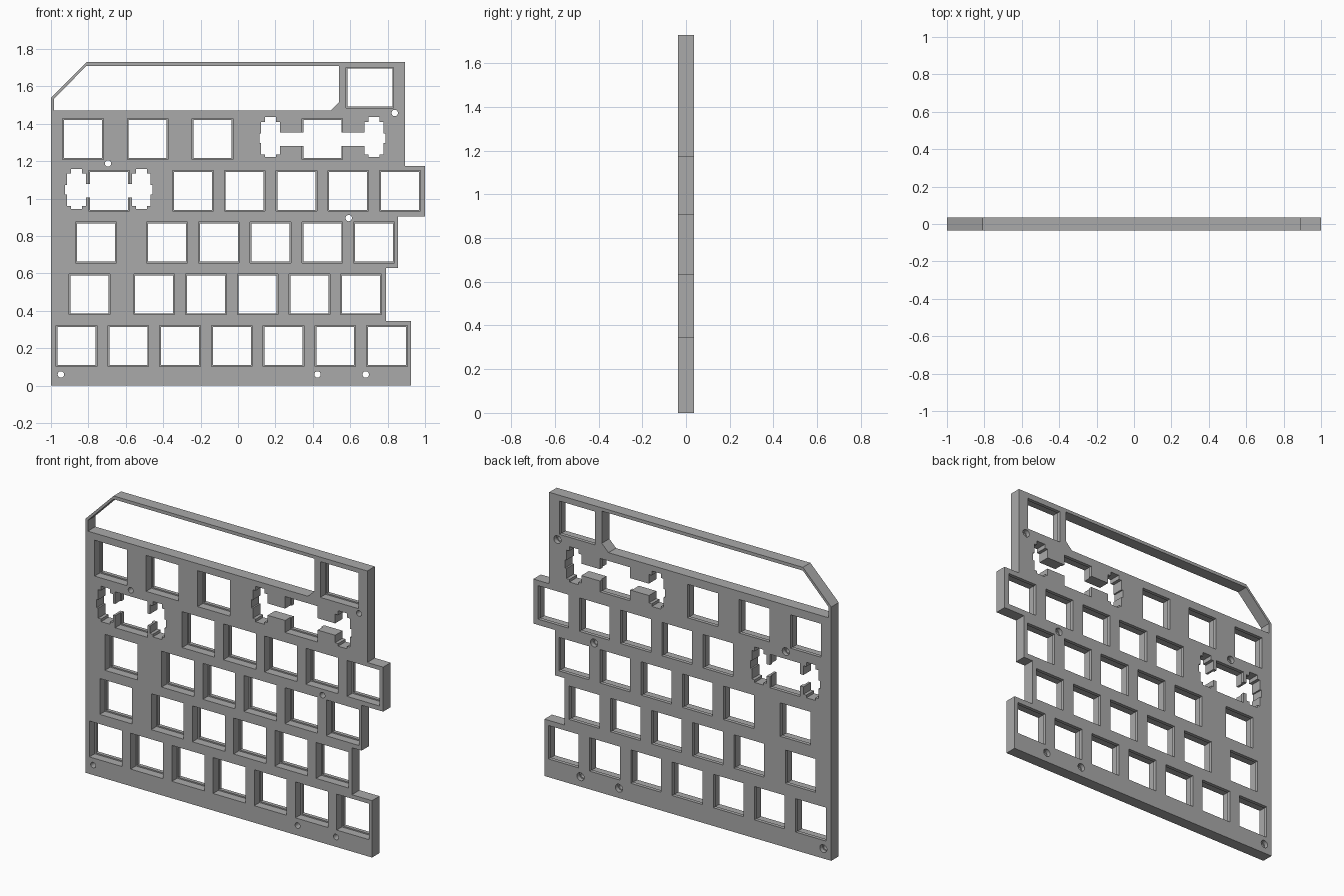
import bpy
import bmesh
from math import cos, sin, tau
from mathutils import Vector

cube = bpy.data.objects.get("Cube")
if cube:
    bpy.data.objects.remove(cube)

HALF = 0.036          # half of the plate thickness
OVER = 0.02           # how far cutters stick out of the plate
LEDGE = 0.014         # depth where wide pockets end and the clip lip begins
U = 0.2766            # key pitch
X0, Z0 = -0.863, 0.212

grey = bpy.data.materials.new("plate grey")
grey.use_nodes = True
grey.diffuse_color = (0.4, 0.4, 0.4, 1)
grey.node_tree.nodes["Principled BSDF"].inputs["Base Color"].default_value = (0.4, 0.4, 0.4, 1)


def prism(bm, points, y0, y1):
    """Extrude an x-z outline from y0 to y1."""
    face = bm.faces.new([bm.verts.new((x, y0, z)) for x, z in points])
    grown = bmesh.ops.extrude_face_region(bm, geom=[face])["geom"]
    moved = [v for v in grown if isinstance(v, bmesh.types.BMVert)]
    bmesh.ops.translate(bm, verts=moved, vec=Vector((0, y1 - y0, 0)))


def through(bm, points):
    prism(bm, points, -HALF - OVER, HALF + OVER)


def box(x0, x1, z0, z1):
    return [(x0, z0), (x1, z0), (x1, z1), (x0, z1)]


def centred(x, z, w, h):
    return box(x - w / 2, x + w / 2, z - h / 2, z + h / 2)


def circle(x, z, r, n=24):
    return [(x + r * cos(tau * i / n), z + r * sin(tau * i / n)) for i in range(n)]


def make_object(name, bm):
    bmesh.ops.recalc_face_normals(bm, faces=bm.faces)
    mesh = bpy.data.meshes.new(name)
    bm.to_mesh(mesh)
    bm.free()
    mesh.materials.append(grey)
    ob = bpy.data.objects.new(name, mesh)
    bpy.context.scene.collection.objects.link(ob)
    return ob


def pocket(bm, x, z, w=0.218, h=0.218, lip=0.015):
    """Wide pocket from the front, narrower opening through the back lip."""
    prism(bm, centred(x, z, w, h), -HALF - OVER, LEDGE)
    through(bm, centred(x, z, w - lip, h - lip))


def stabilizer(bm, x, z, spacing):
    """Pair of stepped cutouts beside a wide key, joined by a wire channel."""
    half_h = 0.036
    through(bm, centred(x, z, 2 * spacing, 2 * half_h))
    for side in (-1, 1):
        c = x + side * spacing
        # outline of one half, mirrored to the other; the outer notch is separate
        half = [(0.03, -0.097), (0.03, -0.081), (0.05, -0.081),
                (0.05, 0.092), (0.03, 0.092), (0.03, 0.118)]
        ring = [(c + a, z + b) for a, b in half]
        ring += [(c - a, z + b) for a, b in reversed(half)]
        through(bm, ring)
        through(bm, centred(c + side * 0.04, z + 0.005, 0.04, 0.05))


# Plate outline with a stepped right edge and a chamfered upper corner
plate_bm = bmesh.new()
prism(plate_bm, [(-1, 0), (0.925, 0), (0.925, 0.345), (0.79, 0.345), (0.79, 0.63),
                 (0.855, 0.63), (0.855, 0.905), (1, 0.905), (1, 1.175),
                 (0.893, 1.175), (0.893, 1.73), (-0.81, 1.73), (-1, 1.54)],
      -HALF, HALF)
plate = make_object("switch_plate", plate_bm)

cut = bmesh.new()

# Switch pockets: key positions along each row in key pitches, bottom row first
rows = [
    [0, 1, 2, 3, 4, 5, 6],
    [0.25] + [1.5 + i for i in range(5)],
    [0.375] + [1.75 + i for i in range(5)],
    [0.625] + [2.25 + i for i in range(5)],
    [0.125, 1.375, 2.625, 4.75],
]
for r, row in enumerate(rows):
    for k in row:
        pocket(cut, X0 + k * U, Z0 + r * U)

# Stabilizer cutouts for the two wide keys
stabilizer(cut, X0 + 0.625 * U, Z0 + 3 * U, 0.1735)
stabilizer(cut, X0 + 4.75 * U, Z0 + 4 * U, 0.2766)

# Knob opening and the large window at the top
pocket(cut, 0.705, 1.594, 0.255, 0.217)
through(cut, [(-0.983, 1.47), (0.495, 1.47), (0.54, 1.515), (0.54, 1.71),
              (-0.81, 1.71), (-0.983, 1.535)])

# Screw holes, counterbored from the back
for x, z in [(-0.947, 0.06), (0.425, 0.06), (0.683, 0.06),
             (0.592, 0.896), (-0.695, 1.188), (0.838, 1.458)]:
    through(cut, circle(x, z, 0.017))
    prism(cut, circle(x, z, 0.024), 0.01, HALF + OVER)

cutter = make_object("plate_cutter", cut)
cutter.hide_render = True

# Cut all openings, keep the result, and drop the cutter
mod = plate.modifiers.new("openings", 'BOOLEAN')
mod.operation = 'DIFFERENCE'
mod.solver = 'EXACT'
mod.use_self = True
mod.object = cutter
bpy.context.view_layer.update()
done = bpy.data.meshes.new_from_object(plate.evaluated_get(bpy.context.evaluated_depsgraph_get()))
plate.modifiers.clear()
plate.data = done
bpy.data.objects.remove(cutter)
